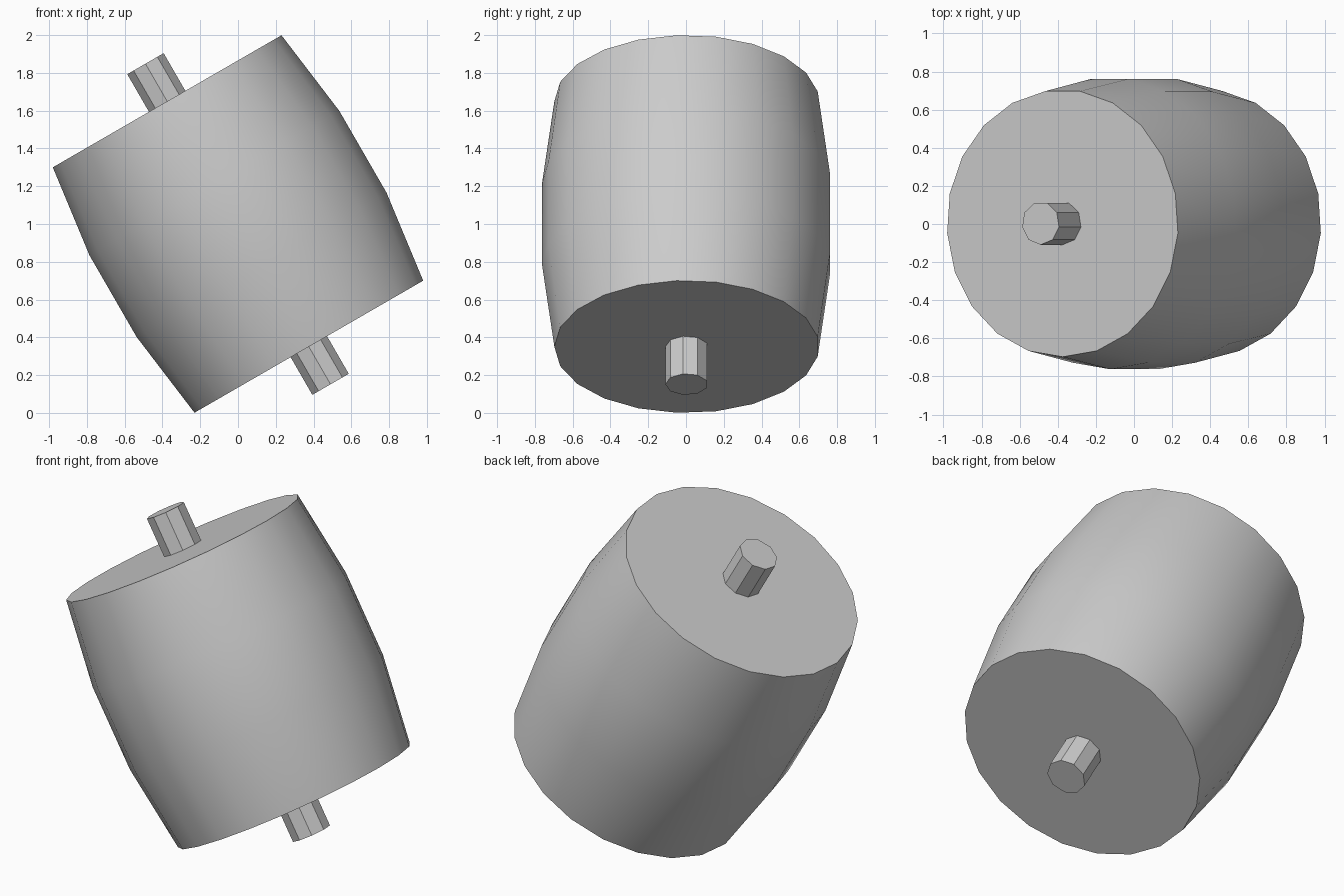
import bpy, bmesh
from math import sin, cos, pi, radians

default = bpy.data.objects.get("Cube")
if default:
    bpy.data.objects.remove(default, do_unlink=True)

grey = bpy.data.materials.new("plain_grey")
grey.use_nodes = True
colour = (0.6, 0.6, 0.6, 1)
grey.diffuse_color = colour
grey.node_tree.nodes["Principled BSDF"].inputs["Base Color"].default_value = colour


def lathe(name, profile, sides):
    """Capped solid from (radius, height) rings, with one corner facing the front, tilted to the left."""
    bm = bmesh.new()
    rings = []
    for r, h in profile:
        angles = [2 * pi * i / sides - pi / 2 for i in range(sides)]
        rings.append([bm.verts.new((r * cos(a), r * sin(a), h)) for a in angles])
    for low, high in zip(rings, rings[1:]):
        for i in range(sides):
            j = (i + 1) % sides
            bm.faces.new((low[i], low[j], high[j], high[i]))
    bm.faces.new(rings[0][::-1])
    bm.faces.new(rings[-1])
    mesh = bpy.data.meshes.new(name)
    bm.to_mesh(mesh)
    bm.free()
    mesh.materials.append(grey)
    obj = bpy.data.objects.new(name, mesh)
    bpy.context.collection.objects.link(obj)
    obj.location = (0, 0.004, 1)
    obj.rotation_euler = (0, radians(-30), 0)
    bpy.ops.object.select_all(action="DESELECT")
    obj.select_set(True)
    bpy.context.view_layer.objects.active = obj
    bpy.ops.object.shade_smooth_by_angle(angle=radians(30))
    return obj


# Bulging drum
lathe("barrel", [(0.701, -0.75), (0.766, -0.25), (0.766, 0.25), (0.701, 0.75)], 21)

# Faceted axle running through the drum and out of both ends
lathe("axle", [(0.113, -0.98), (0.113, 0.98)], 9)
